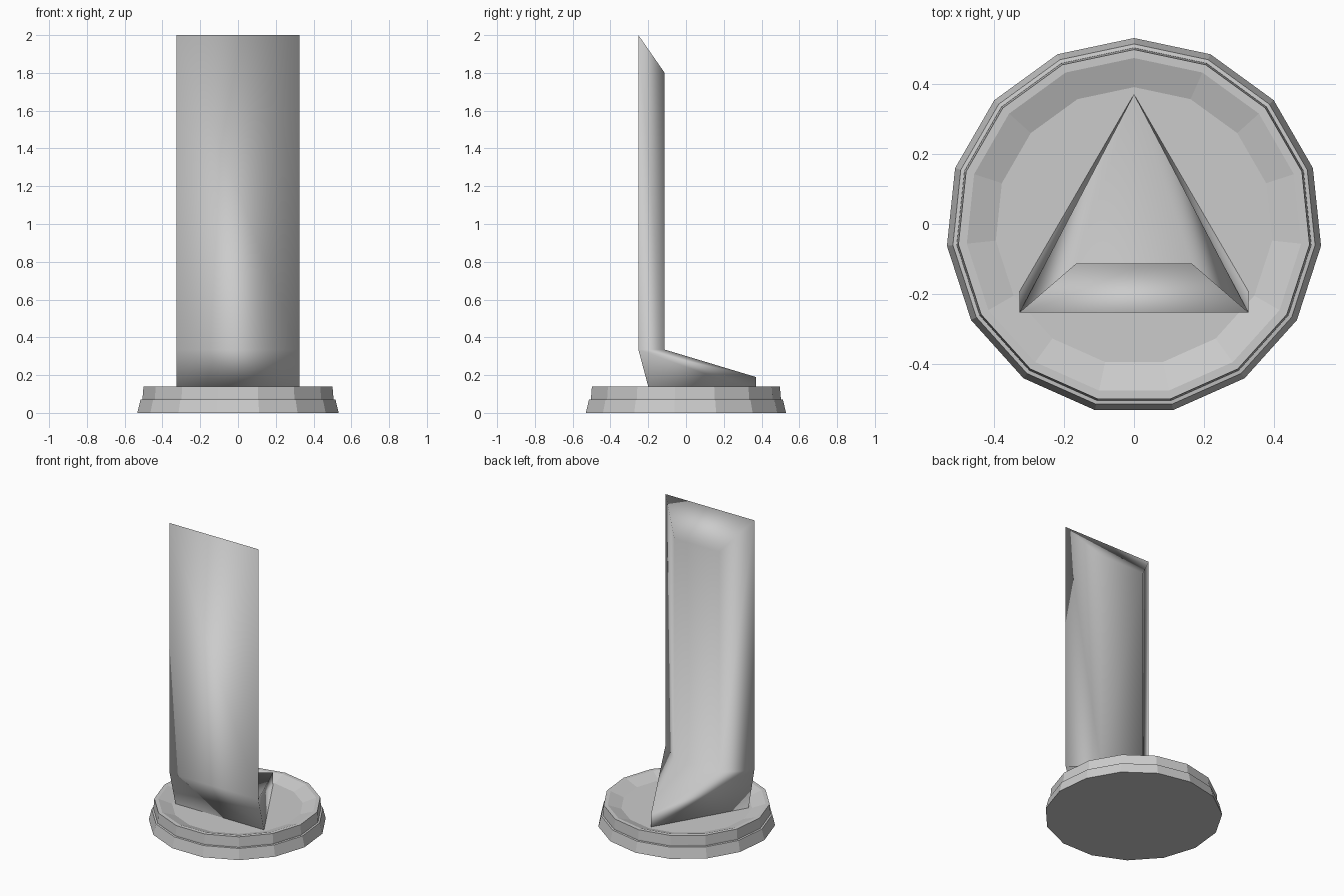
import bpy
from math import sin, cos, pi

if "Cube" in bpy.data.objects:
    bpy.data.objects.remove(bpy.data.objects["Cube"])


def make(name, verts, faces, smooth=False):
    mesh = bpy.data.meshes.new(name)
    mesh.from_pydata(verts, [], faces)
    mesh.update()
    mesh.polygons.foreach_set("use_smooth", [smooth] * len(faces))
    obj = bpy.data.objects.new(name, mesh)
    bpy.context.collection.objects.link(obj)
    return obj


def turned(name, profile, sides, cy):
    """Closed low-poly turning: (radius, z) profile with capped ends."""
    verts = [(r * sin(2 * pi * i / sides), cy + r * cos(2 * pi * i / sides), z)
             for r, z in profile for i in range(sides)]
    faces = []
    for k in range(len(profile) - 1):
        for i in range(sides):
            j = (i + 1) % sides
            a, b = k * sides, (k + 1) * sides
            faces.append((a + j, a + i, b + i, b + j))
    last = (len(profile) - 1) * sides
    faces.append(tuple(range(sides)))
    faces.append(tuple(last + i for i in reversed(range(sides))))
    return make(name, verts, faces)


# Fifteen-sided stepped plinth with a shallow dished top
FLOOR = 0.11
turned("plinth", [(0.536, 0), (0.519, 0.07), (0.508, 0.072), (0.508, 0.08),
                  (0.503, 0.14), (0.479, 0.14), (0.396, FLOOR)], 15, -0.006)

# Upright slab with slanted top and a pointed foot: left points, then right
half = [(0.326, -0.252, 2.0),     # 0 front top
        (0.165, -0.113, 1.8),     # 1 back top
        (0.326, -0.252, 0.335),   # 2 front bend
        (0.165, -0.113, 0.335),   # 3 back bend
        (0.326, -0.192, FLOOR)]   # 4 front foot corner
verts = [(s * x, y, z) for s in (-1, 1) for x, y, z in half]
verts += [(0, 0.37, 0.19), (0, 0.37, FLOOR)]   # 10, 11 toe
faces = [(0, 2, 7, 5), (2, 4, 9, 7),           # front
         (0, 5, 6, 1), (1, 6, 8, 3),           # slanted top, back
         (3, 8, 10), (4, 11, 9),               # foot top, underside
         (5, 7, 8, 6), (0, 1, 3, 2),           # slab sides
         (7, 10, 8), (2, 3, 10),               # upper foot sides
         (7, 9, 11, 10), (2, 10, 11, 4)]       # lower foot sides
make("pillar", verts, faces, smooth=True)
